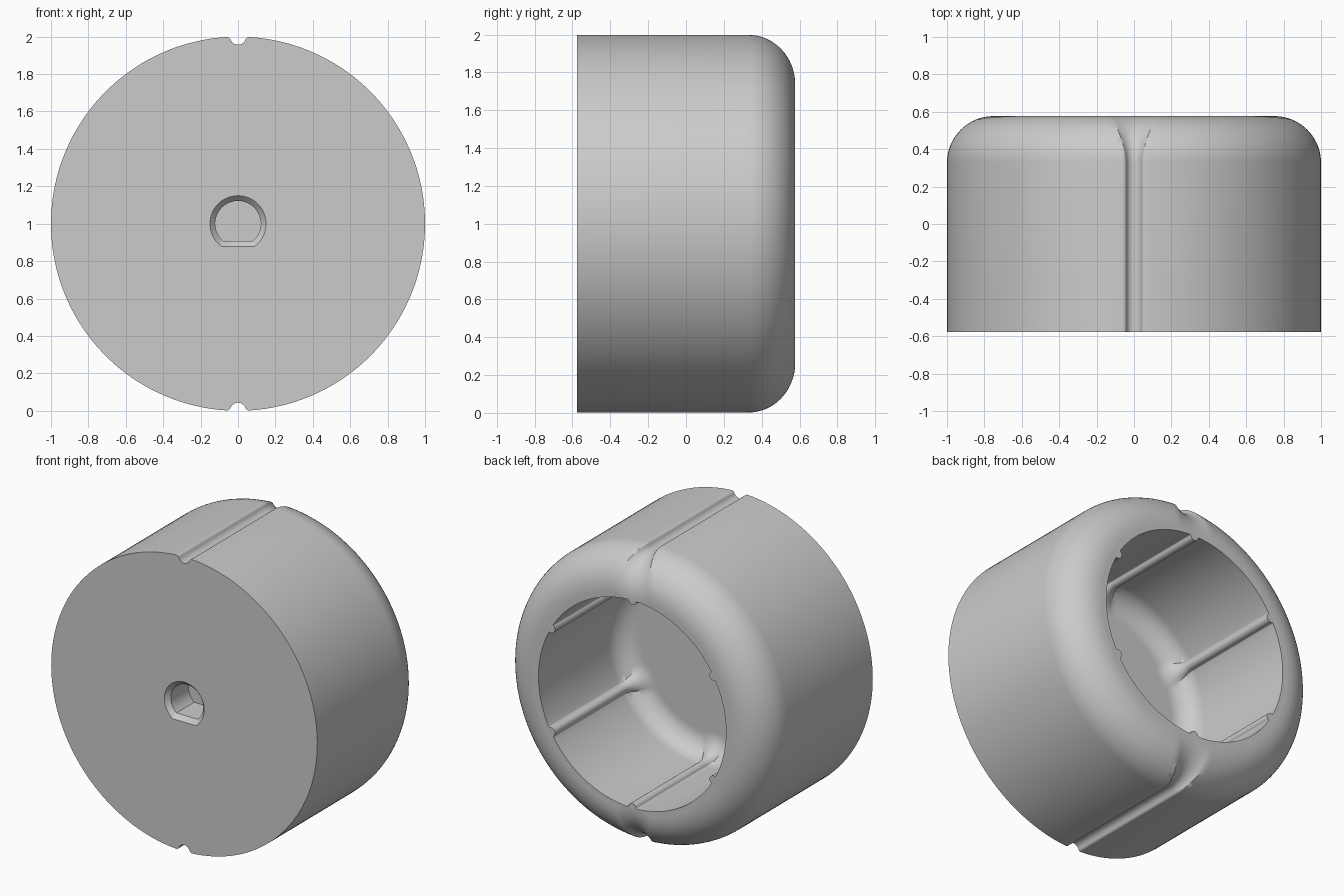
import bpy, bmesh, math
from math import pi, sin, cos, atan2, sqrt, radians

if "Cube" in bpy.data.objects:
    bpy.data.objects.remove(bpy.data.objects["Cube"])

FRONT, BACK = -0.577, 0.577
FLOOR, HOLE_END = -0.31, -0.357


def notched_outline(R, rn, f, d, angles, arc_steps):
    """Circle of radius R with round notches (radius rn, corner radius f), offset inwards by d."""
    c, g = R, max(f, d)
    pu = ((R - g) ** 2 + c * c - (rn + g) ** 2) / (2 * c)
    pv = sqrt((R - g) ** 2 - pu * pu)
    a0, a1, b = atan2(-pv, c - pu), atan2(pv, pu), atan2(pv, pu - c)
    corner = []
    for i in range(1, 6):
        a = a0 + (a1 - a0) * i / 5
        corner.append((pu + (g - d) * cos(a), pv + (g - d) * sin(a)))
    notch = [(u, -v) for u, v in reversed(corner)]
    for i in range(15):
        a = (2 * pi - b) + (2 * b - 2 * pi) * i / 14
        notch.append((c + (rn + d) * cos(a), (rn + d) * sin(a)))
    notch += corner
    step = 2 * pi / len(angles)
    for i in range(1, arc_steps):
        a = a1 + (step - 2 * a1) * i / arc_steps
        notch.append(((R - d) * cos(a), (R - d) * sin(a)))
    return [(u * cos(t) - v * sin(t), u * sin(t) + v * cos(t)) for t in angles for u, v in notch]


def d_outline(r, h):
    """Circle with a flat at the bottom."""
    a = math.asin(h / r)
    return [(r * cos(t), r * sin(t)) for t in (-a + (pi + 2 * a) * i / 48 for i in range(49))]


def loft(bm, sections):
    """Join outlines placed at successive y positions into a tube."""
    rings = [[bm.verts.new((x, y, z + 1)) for x, z in pts] for y, pts in sections]
    for p, q in zip(rings, rings[1:]):
        n = len(p)
        for i in range(n):
            j = (i + 1) % n
            bm.faces.new((p[i], p[j], q[j], q[i]))


bm = bmesh.new()
quarter = [radians(90) * i / 16 for i in range(17)]

# Outer wall with two grooves and a rounded back edge
r = 0.25
grooves = [pi / 2, 3 * pi / 2]
sections = [(FRONT, 0.0)] + [(BACK - r + r * sin(t), r * (1 - cos(t))) for t in quarter]
loft(bm, [(y, notched_outline(1.0, 0.043, 0.02, d, grooves, 72)) for y, d in sections])

# Cavity wall with six ribs and a rounded floor edge
r = 0.14
ribs = [radians(30 + 60 * k) for k in range(6)]
sections = [(BACK, 0.0)] + [(FLOOR + r - r * sin(t), r * (1 - cos(t))) for t in quarter]
loft(bm, [(y, notched_outline(0.705, 0.03, 0.01, d, ribs, 18)) for y, d in sections])

# Chamfered D-shaped shaft hole
loft(bm, [(FRONT, d_outline(0.15, 0.122)), (FRONT + 0.03, d_outline(0.122, 0.092)),
          (HOLE_END, d_outline(0.122, 0.092))])

bmesh.ops.remove_doubles(bm, verts=bm.verts, dist=1e-5)
for f in bm.faces:
    f.smooth = True

# Flat caps: front, back rim, cavity floor, hole bottom
for y in (FRONT, BACK, FLOOR, HOLE_END):
    edges = [e for e in bm.edges if e.is_boundary and all(abs(v.co.y - y) < 1e-4 for v in e.verts)]
    made = bmesh.ops.triangle_fill(bm, edges=edges, use_beauty=True, use_dissolve=False)
    for g in made["geom"]:
        if isinstance(g, bmesh.types.BMFace):
            g.smooth = False

bmesh.ops.recalc_face_normals(bm, faces=bm.faces)
for e in bm.edges:
    if len(e.link_faces) == 2 and e.calc_face_angle(0) > radians(30):
        e.smooth = False

mesh = bpy.data.meshes.new("knob_cap")
bm.to_mesh(mesh)
bm.free()
grey = bpy.data.materials.new("plain_grey")
grey.diffuse_color = (0.6, 0.6, 0.6, 1)
grey.use_nodes = True
grey.node_tree.nodes["Principled BSDF"].inputs["Base Color"].default_value = grey.diffuse_color
mesh.materials.append(grey)
knob = bpy.data.objects.new("knob_cap", mesh)
bpy.context.collection.objects.link(knob)
